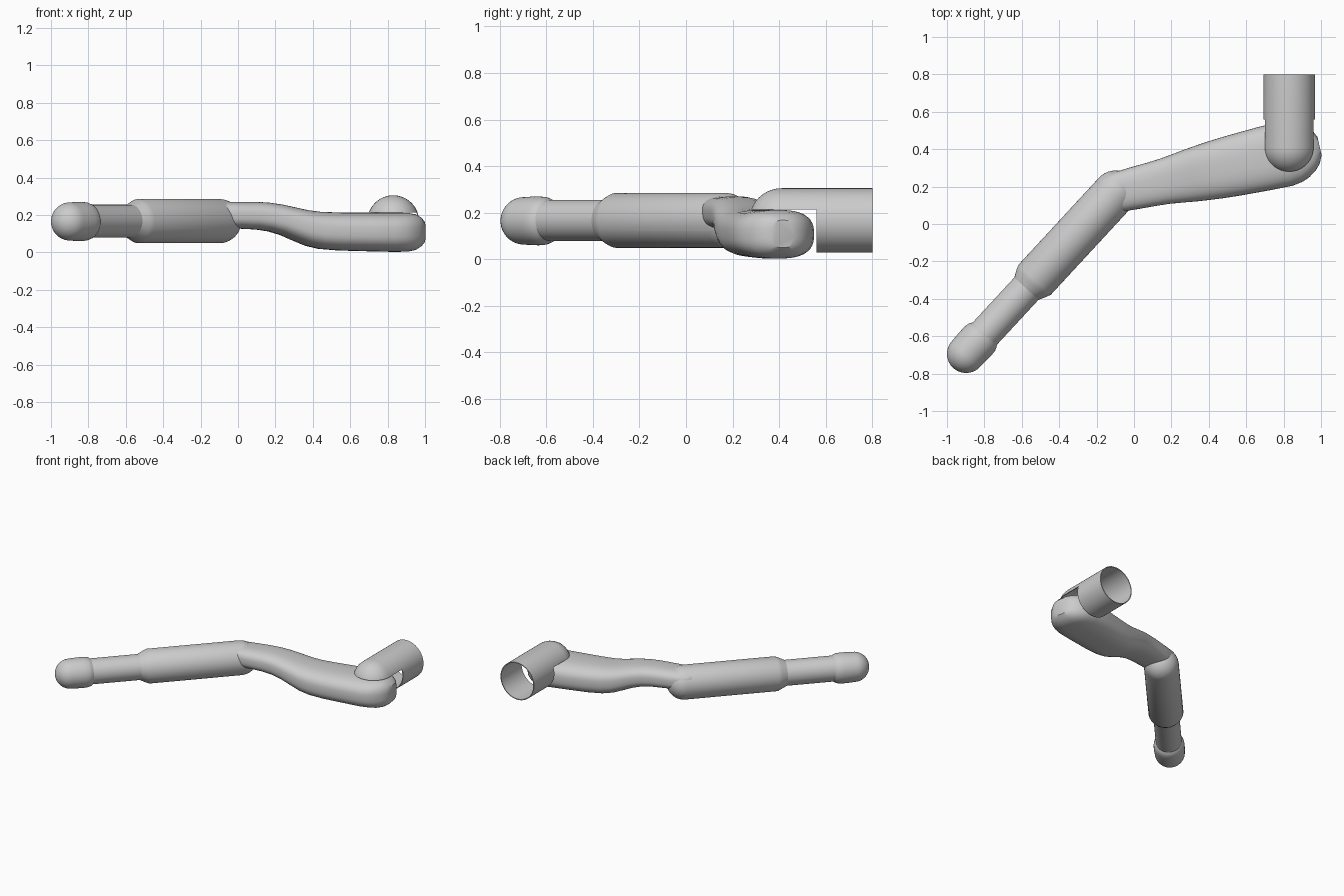
import bpy, bmesh, math
from mathutils import Vector

if "Cube" in bpy.data.objects:
    bpy.data.objects.remove(bpy.data.objects["Cube"], do_unlink=True)

grey = bpy.data.materials.new("light_grey")
grey.use_nodes = True
colour = (0.6, 0.6, 0.6, 1)
grey.diffuse_color = colour
grey.node_tree.nodes["Principled BSDF"].inputs["Base Color"].default_value = colour

SIDES = 48
UP = Vector((0, 0, 1))


def finish(bm, name):
    bmesh.ops.recalc_face_normals(bm, faces=bm.faces)
    mesh = bpy.data.meshes.new(name)
    bm.to_mesh(mesh)
    bm.free()
    mesh.materials.append(grey)
    obj = bpy.data.objects.new(name, mesh)
    bpy.context.collection.objects.link(obj)
    return obj


def loft(name, origin, along, stations, power=2.0, loop=False):
    """Skin rings of (distance, bottom, top, half_width) along a level line."""
    bm = bmesh.new()
    along = Vector(along).normalized()
    side = UP.cross(along)
    rings = []
    for dist, low, high, half in stations:
        centre = Vector(origin) + along * dist + UP * (low + high) / 2
        ring = []
        for i in range(SIDES):
            a = math.tau * i / SIDES
            c, s = math.cos(a), math.sin(a)
            u = math.copysign(abs(c) ** (2 / power), c) * half
            v = math.copysign(abs(s) ** (2 / power), s) * (high - low) / 2
            ring.append(bm.verts.new(centre + side * u + UP * v))
        rings.append(ring)
    pairs = list(zip(rings, rings[1:]))
    if loop:
        pairs.append((rings[-1], rings[0]))
    else:
        bm.faces.new(rings[0])
        bm.faces.new(rings[-1])
    for a, b in pairs:
        for i in range(SIDES):
            j = (i + 1) % SIDES
            bm.faces.new((a[i], a[j], b[j], b[i]))
    return finish(bm, name)


def round_stations(profile, z):
    return [(d, z - r, z + r, r) for d, r in profile]


def dome(centre, radius, sign, steps=10):
    """Profile points from the pole to the equator of a round end."""
    angles = [math.pi / 2 * (i + 0.15) / (steps + 0.15) for i in range(steps + 1)]
    return [(centre + sign * radius * math.cos(a), radius * math.sin(a)) for a in angles]


def carve(obj, origin, along, d_range, w, z_range):
    """Cut a box, given in the part's own directions, out of a part."""
    along = Vector(along).normalized()
    side = UP.cross(along)
    bm = bmesh.new()
    bmesh.ops.create_cube(bm, size=1)
    for v in bm.verts:
        d = d_range[v.co.x > 0]
        z = z_range[v.co.z > 0]
        v.co = Vector(origin) + along * d + side * (v.co.y * w) + UP * z
    cutter = finish(bm, "cutter")
    cutter.hide_render = True
    mod = obj.modifiers.new("cut", "BOOLEAN")
    mod.operation = "DIFFERENCE"
    mod.solver = "EXACT"
    mod.object = cutter
    bpy.context.view_layer.objects.active = obj
    bpy.ops.object.modifier_apply(modifier=mod.name)
    bpy.data.objects.remove(cutter, do_unlink=True)


# Shoulder tube: hollow, open at the back, domed at the front
tube_at, back = (0.83, 0, 0), (0, 1, 0)
outer = dome(0.41, 0.138, -1) + [(0.8, 0.138)]
inner = [(0.8, 0.132)] + dome(0.41, 0.132, -1)[::-1]
tube = loft("shoulder_tube", tube_at, back, round_stations(outer + inner, 0.167), loop=True)
carve(tube, tube_at, back, (0, 0.56), 1, (-0.1, 0.213))

# Upper arm: flattened sausage that drops from the elbow to the shoulder
elbow = (-0.1, 0.168, 0)
upper_stations = [
    (-0.108, 0.18, 0.22, 0.02),
    (-0.1, 0.165, 0.24, 0.045),
    (-0.08, 0.147, 0.255, 0.072),
    (-0.045, 0.134, 0.266, 0.095),
    (0, 0.128, 0.27, 0.106),
    (0.1, 0.127, 0.27, 0.113),
    (0.2, 0.122, 0.27, 0.118),
    (0.27, 0.112, 0.266, 0.123),
    (0.34, 0.092, 0.256, 0.132),
    (0.41, 0.062, 0.241, 0.142),
    (0.48, 0.034, 0.226, 0.15),
    (0.55, 0.018, 0.217, 0.157),
    (0.65, 0.01, 0.213, 0.164),
    (0.8, 0.006, 0.212, 0.171),
    (0.93, 0.003, 0.212, 0.175),
    (0.99, 0.003, 0.212, 0.166),
    (1.03, 0.004, 0.211, 0.15),
    (1.07, 0.012, 0.204, 0.124),
    (1.1, 0.03, 0.188, 0.092),
    (1.12, 0.05, 0.168, 0.05),
]
loft("upper_arm", elbow, (0.975, 0.222, 0), upper_stations, power=2.7)

# Forearm: sleeve with a half-cut elbow cradle, thin shaft and wrist
outward = (-0.68, -0.735, 0)
mid = 0.167
sleeve_profile = dome(0, 0.118, -1) + [(0.635, 0.118), (0.66, 0.108), (0.7, 0.088)]
sleeve = loft("forearm_sleeve", elbow, outward, round_stations(sleeve_profile, mid))
carve(sleeve, elbow, outward, (-0.3, 0.1), 1, (0.122, 0.5))

shaft_profile = [(0.66, 0.088), (1.08, 0.088)]
loft("forearm_shaft", elbow, outward, round_stations(shaft_profile, mid))

# Wrist: collar running into a round tip with a slot across it
wrist_profile = [(1.025, 0.086), (1.04, 0.097), (1.06, 0.103), (1.09, 0.105), (1.13, 0.104)]
wrist_profile += dome(1.175, 0.102, 1)[::-1]
wrist = loft("wrist", elbow, outward, round_stations(wrist_profile, 0.165))
carve(wrist, elbow, outward, (1.2, 1.4), 1, (0.122, 0.21))

# Smooth shading with crisp cut edges
bpy.ops.object.select_all(action="DESELECT")
for name in ("shoulder_tube", "upper_arm", "forearm_sleeve", "forearm_shaft", "wrist"):
    bpy.data.objects[name].select_set(True)
bpy.context.view_layer.objects.active = bpy.data.objects["upper_arm"]
bpy.ops.object.shade_smooth_by_angle(angle=math.radians(35))
